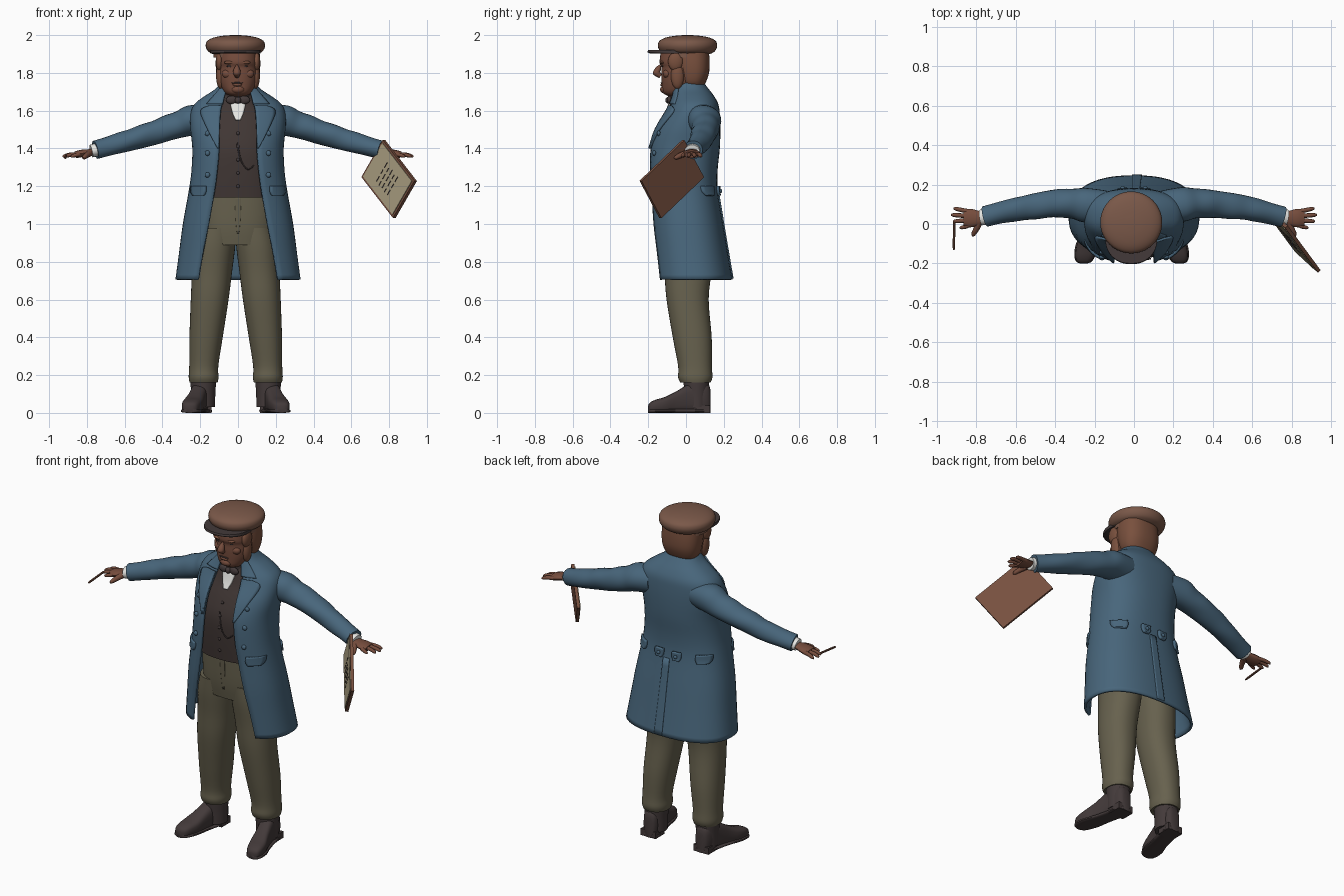
import bpy, bmesh, math
from mathutils import Vector, Matrix

if "Cube" in bpy.data.objects:
    bpy.data.objects.remove(bpy.data.objects["Cube"], do_unlink=True)


def material(name, r, g, b):
    m = bpy.data.materials.new(name)
    m.use_nodes = True
    m.diffuse_color = (r, g, b, 1)
    node = next(n for n in m.node_tree.nodes if n.type == "BSDF_PRINCIPLED")
    node.inputs["Base Color"].default_value = (r, g, b, 1)
    node.inputs["Roughness"].default_value = 0.8
    return m


BLUE = material("coat blue", .065, .133, .2)
OLIVE = material("trouser olive", .135, .12, .076)
BLACK = material("boot black", .056, .042, .042)
VEST = material("waistcoat brown", .051, .037, .034)
SKIN = material("skin", .18, .073, .046)
HAIR = material("hair brown", .19, .08, .047)
CAP = material("cap brown", .195, .098, .066)
WHITE = material("shirt white", .8, .8, .77)
WOOD = material("board brown", .185, .08, .05)
PAPER = material("paper cream", .42, .36, .23)
SIDES = (("left", 1), ("right", -1))


def finish(name, bm, mat, thick=0):
    bmesh.ops.recalc_face_normals(bm, faces=bm.faces)
    mesh = bpy.data.meshes.new(name)
    bm.to_mesh(mesh)
    bm.free()
    mesh.materials.append(mat)
    for p in mesh.polygons:
        p.use_smooth = True
    mesh.set_sharp_from_angle(angle=math.radians(40))
    ob = bpy.data.objects.new(name, mesh)
    bpy.context.collection.objects.link(ob)
    if thick:
        mod = ob.modifiers.new("thickness", "SOLIDIFY")
        mod.thickness, mod.offset = thick, 0
    return ob


def spline(p, q, r, s, t):
    return (2 * q + (r - p) * t + (2 * p - 5 * q + 4 * r - s) * t * t
            + (3 * q - p - 3 * r + s) * t ** 3) / 2


def loft(name, rings, mat, closed=True, sub=4, thick=0):
    """Skin through rings, with smooth in-between rings."""
    last, rows = len(rings) - 1, []
    for i in range(last):
        four = [rings[max(0, min(last, i + k))] for k in (-1, 0, 1, 2)]
        for k in range(sub):
            rows.append([spline(*pts, k / sub) for pts in zip(*four)])
    rows.append(rings[-1])
    bm = bmesh.new()
    grid = [[bm.verts.new(p) for p in row] for row in rows]
    count = len(grid[0])
    for a, b in zip(grid, grid[1:]):
        for j in range(count if closed else count - 1):
            k = (j + 1) % count
            bm.faces.new((a[j], a[k], b[k], b[j]))
    if closed:
        bm.faces.new(grid[0])
        bm.faces.new(grid[-1])
    return finish(name, bm, mat, thick)


def spow(v, n):
    return math.copysign(abs(v) ** (2 / n), v)


def ring(z, w, front, back, gap=0, x=0, n=2.4, seg=40):
    """Horizontal rounded section; gap leaves the front open."""
    a = math.asin((gap / w) ** (n / 2))
    yc, d = (front + back) / 2, (back - front) / 2
    ts = [a + (math.tau - 2 * a) * i / seg for i in range(seg + 1 if gap else seg)]
    return [Vector((x + w * spow(math.sin(t), n), yc - d * spow(math.cos(t), n), z)) for t in ts]


def tube(name, pts, radii, mat, flat=1, seg=16, ripple=0):
    pts, rings = [Vector(p) for p in pts], []
    for i, p in enumerate(pts):
        t = (pts[min(i + 1, len(pts) - 1)] - pts[max(i - 1, 0)]).normalized()
        side = t.cross(Vector((0, 1, 0) if abs(t.z) > .9 else (0, 0, 1))).normalized()
        up = side.cross(t)
        rings.append([p + radii[i] * (side * math.cos(a) + up * flat * math.sin(a))
                      * (1 + ripple * math.sin(3 * a + 5 * i))
                      for a in (math.tau * k / seg for k in range(seg))])
    return loft(name, rings, mat)


def ball(name, pos, size, mat):
    bm = bmesh.new()
    bmesh.ops.create_uvsphere(bm, u_segments=24, v_segments=14, radius=1,
                              matrix=Matrix.Translation(pos) @ Matrix.Diagonal((*size, 1)))
    return finish(name, bm, mat)


def box(name, matrix, size, mat):
    bm = bmesh.new()
    bmesh.ops.create_cube(bm, size=1, matrix=matrix @ Matrix.Diagonal((*size, 1)))
    return finish(name, bm, mat)


# Section tables: height, half width, front, back (and front gap)
coat = [(.705, .325, -.165, .24, .21), (.85, .305, -.175, .215, .185), (1, .285, -.185, .19, .155),
        (1.17, .255, -.19, .162, .125), (1.28, .24, -.195, .16, .11), (1.4, .235, -.19, .172, .1),
        (1.5, .245, -.155, .175, .1), (1.58, .245, -.105, .172, .095), (1.63, .225, -.08, .165, .085),
        (1.67, .175, -.065, .145, .075), (1.71, .115, -.06, .115, .065), (1.755, .08, -.05, .08, .05)]
vest = [(1.14, .2, -.17, .1), (1.28, .2, -.178, .1), (1.4, .19, -.175, .1), (1.5, .18, -.14, .1),
        (1.58, .16, -.1, .1), (1.65, .1, -.08, .08), (1.69, .07, -.07, .06)]


def surface(table, x, z, back=False):
    """Depth of a lofted garment at a given spot."""
    lo, hi = next(((a, b) for a, b in zip(table, table[1:]) if z <= b[0]), table[-2:])
    f = (z - lo[0]) / (hi[0] - lo[0])
    w, y0, y1 = (lo[i] + (hi[i] - lo[i]) * f for i in (1, 2, 3))
    d = (y1 - y0) / 2 * max(0, 1 - abs(x / w) ** 2.4) ** (1 / 2.4)
    return (y0 + y1) / 2 + (d if back else -d)


def panel(name, table, rows, mat, s=1, back=False, off=.01, thick=.012):
    """Cloth piece lying on a garment; rows are height, inner x, outer x."""
    out = off if back else -off
    rings = [[Vector((s * x, surface(table, x, z, back) + out, z))
              for x in (a + (b - a) * k / 6 for k in range(7))] for z, a, b in rows]
    loft(name, rings, mat, closed=False, thick=thick)


# Coat, waistcoat and shirt
loft("coat_body", [ring(*row) for row in coat], BLUE, closed=False, thick=.014)
loft("waistcoat", [ring(*row) for row in vest], VEST)
panel("shirt_front", vest, [(1.55, -.012, .012), (1.59, -.03, .03), (1.64, -.042, .042)], WHITE, off=.006, thick=.008)
panel("coat_tail_overlap", coat, [(.71, -.01, .04), (.9, -.01, .035), (1.15, -.01, .03)], BLUE, back=True, off=.007)
for i in range(5):
    z = 1.2 + i * .07
    ball("waistcoat_button", (0, surface(vest, 0, z) - .003, z), (.009, .006, .009), BLACK)
chain = [(-.005, 1.43), (.015, 1.34), (.05, 1.29), (.085, 1.31)]
tube("watch_chain", [(x, surface(vest, x, z) - .006, z) for x, z in chain], [.004] * 4, BLACK, seg=8)

for side, s in SIDES:
    panel(side + "_collar", coat, [(1.635, .08, .165), (1.68, .07, .125), (1.745, .05, .07)], BLUE, s)
    panel(side + "_lapel", coat, [(1.4, .1, .108), (1.5, .098, .16), (1.595, .092, .197), (1.625, .086, .15)],
          BLUE, s, off=.014)
    for z in (1.26, 1.375, 1.48):
        ball(side + "_coat_button", (s * .162, surface(coat, .162, z) - .012, z), (.014, .01, .014), BLUE)
    for x0, x1, back in ((.17, .245, False), (.03, .085, True), (.165, .235, True)):
        panel(side + "_pocket_flap", coat, [(1.15, x0 + .01, x1 - .01), (1.17, x0, x1), (1.2, x0, x1)],
              BLUE, s, back, off=.012, thick=.018)
    ball(side + "_back_button", (s * .057, surface(coat, .057, 1.175, True) + .024, 1.175), (.011, .008, .011), BLUE)

# Cravat
loft("cravat", [ring(1.62, .07, -.08, .06), ring(1.67, .068, -.088, .06), ring(1.73, .066, -.08, .06)], BLACK)
ball("cravat_knot", (0, -.095, 1.655), (.016, .014, .018), BLACK)
for side, s in SIDES:
    ball(side + "_cravat_bow", (s * .034, -.088, 1.657), (.03, .013, .022), BLACK)

# Trousers and boots
loft("trouser_seat", [ring(.89, .185, -.13, .13), ring(1, .2, -.145, .14), ring(1.2, .205, -.15, .13)], OLIVE)
panel("trouser_fly", [(.8, .2, -.125, .13), (1.2, .205, -.15, .13)],
      [(.95, -.006, .006), (1.05, -.014, .014), (1.15, -.014, .014)], OLIVE, off=.004, thick=.006)
leg = [(.16, .17, .074, -.03, .13), (.19, .17, .079, -.042, .14), (.25, .169, .077, -.042, .137),
       (.4, .157, .088, -.07, .136), (.6, .138, .1, -.103, .12), (.75, .125, .106, -.115, .135),
       (.88, .113, .11, -.13, .14), (.98, .1, .1, -.135, .13)]
foot = [(-.2, .243, .018, .04), (-.19, .242, .036, .055), (-.16, .237, .048, .07), (-.11, .226, .053, .085),
        (-.05, .21, .047, .115), (.02, .193, .045, .155), (.09, .178, .048, .165), (.12, .175, .038, .15),
        (.13, .174, .024, .12)]


def shoe(name, s, shift, height, wide):
    rings = []
    for y, x, w, h in foot:
        h = h if height is None else height
        rings.append([Vector((s * x + shift + wide * w * spow(math.cos(t), 3), y, h / 2 + h / 2 * spow(math.sin(t), 3)))
                      for t in (math.tau * k / 24 for k in range(24))])
    loft(name, rings, BLACK)


for side, s in SIDES:
    shift = -.012
    loft(side + "_trouser_leg", [ring(z, w, f, b, x=s * x + shift, n=2.2) for z, x, w, f, b in leg], OLIVE)
    loft(side + "_boot_shaft", [ring(z, w, -w + .055, w + .055, x=s * .172 + shift, n=2)
                                for z, w in ((.03, .062), (.1, .064), (.15, .067), (.19, .069))], BLACK)
    shoe(side + "_boot_foot", s, shift, None, 1)
    shoe(side + "_boot_sole", s, shift, .022, 1.12)
    box(side + "_boot_heel", Matrix.Translation((s * .178 + shift, .085, .02)), (.1, .085, .04), BLACK)

# Arms and hands
arm = [(.15, .085, 1.555, .085), (.25, .098, 1.548, .087), (.31, .104, 1.525, .076), (.37, .104, 1.508, .073),
       (.43, .1, 1.487, .068), (.5, .09, 1.468, .066), (.56, .082, 1.447, .061), (.62, .07, 1.43, .059),
       (.69, .054, 1.41, .054), (.755, .037, 1.393, .053)]
for side, s in SIDES:
    def reach(*pts):
        return [(s * x, y, z) for x, y, z in pts]
    tube(side + "_sleeve", reach(*(p[:3] for p in arm)), [p[3] for p in arm], BLUE, flat=.93, seg=24, ripple=.025)
    tube(side + "_cuff", reach((.74, .038, 1.395), (.777, .033, 1.386)), [.042, .04], WHITE, flat=.85)
    tube(side + "_palm", reach((.76, .033, 1.387), (.79, .03, 1.38), (.83, .03, 1.373), (.862, .03, 1.366)),
         [.03, .038, .047, .042], SKIN, flat=.42)
    for i, tip in enumerate((.885, .918, .928, .915)):
        k = i - 1.5
        tube(f"{side}_finger", reach((.835, .03 + k * .022, 1.37), (tip - .035, .03 + k * .028, 1.367),
                                     (tip - .01, .03 + k * .032, 1.36), (tip, .03 + k * .033, 1.356)),
             [.012, .011, .009, .004], SKIN, seg=10)
    tube(side + "_thumb", reach((.785, .01, 1.375), (.8, -.025, 1.365), (.815, -.052, 1.352), (.818, -.062, 1.348)),
         [.018, .015, .011, .004], SKIN, seg=10)

# Head and face
face = [(1.675, .04, -.09, .0), (1.695, .07, -.122, .03), (1.74, .094, -.128, .06), (1.79, .103, -.131, .08),
        (1.83, .104, -.131, .09), (1.86, .105, -.14, .1), (1.93, .1, -.13, .1)]
loft("head", [ring(*row, n=2.2) for row in face], SKIN)
tube("nose", [(-.004, -.128, 1.86), (-.006, -.145, 1.825), (-.006, -.156, 1.8), (-.005, -.135, 1.782)],
     [.01, .014, .02, .012], SKIN)
ball("mouth", (-.004, -.128, 1.747), (.03, .006, .004), BLACK)
ball("lower_lip", (-.004, -.127, 1.737), (.024, .009, .008), SKIN)
ball("chin", (0, -.112, 1.712), (.035, .025, .022), SKIN)
hair = [(1.715, .075, -.01, .085), (1.75, .102, -.035, .105), (1.8, .115, -.05, .122), (1.86, .118, -.06, .125),
        (1.93, .112, -.07, .12)]
loft("hair", [ring(*row) for row in hair], HAIR)
for side, s in SIDES:
    ball(side + "_sideburn", (s * .092, -.045, 1.785), (.024, .035, .07), HAIR)
    ball(side + "_temple_hair", (s * .098, -.055, 1.86), (.02, .04, .05), HAIR)
    ball(side + "_eye", (s * .04 - .004, -.122, 1.836), (.016, .006, .006), BLACK)
    ball(side + "_brow", (s * .041 - .004, -.125, 1.855), (.03, .013, .009), HAIR)
    ball(side + "_cheek", (s * .055, -.1, 1.795), (.03, .022, .024), SKIN)

# Flat cap
crown = [(1.9, .12), (1.912, .142), (1.93, .154), (1.95, .157), (1.97, .148), (1.986, .118), (1.996, .07), (2, .02)]
loft("cap_crown", [ring(z, w, .008 - w, .008 + w, x=-.014, n=2) for z, w in crown], CAP)
loft("cap_band", [ring(z, .122, -.12, .122, x=-.008, n=2) for z in (1.882, 1.93)], CAP)
loft("cap_peak", [ring(z, .132, -f, .06, x=-.014, n=2.2) for z, f in ((1.902, .19), (1.91, .204), (1.921, .2))], BLACK)

# Writing board with ruled strokes
u = Vector((.17, -.23, -.22)).normalized()
v = Vector((-.11, .1, -.2))
v = (v - u * v.dot(u)).normalized()
n = v.cross(u)
frame = Matrix((u, v, n)).transposed().to_4x4()
frame.translation = (.8, -.075, 1.238)
box("writing_board", frame, (.355, .25, .018), WOOD)
box("paper_sheet", frame @ Matrix.Translation((0, 0, .01)), (.33, .226, .006), PAPER)
for row in range(5):
    for col in range(3):
        spot = Matrix.Translation((row * .03 - .06, col * .045 - .045 + .008 * (row % 2), .0135))
        box("pen_stroke", frame @ spot, (.005, .034 - .008 * ((row + col) % 2), .003), BLACK)

# Pencil in the right hand
tube("pencil", [(-.912, .01, 1.362), (-.914, -.115, 1.35), (-.914, -.132, 1.348)], [.006, .006, .002], WOOD, seg=8)
